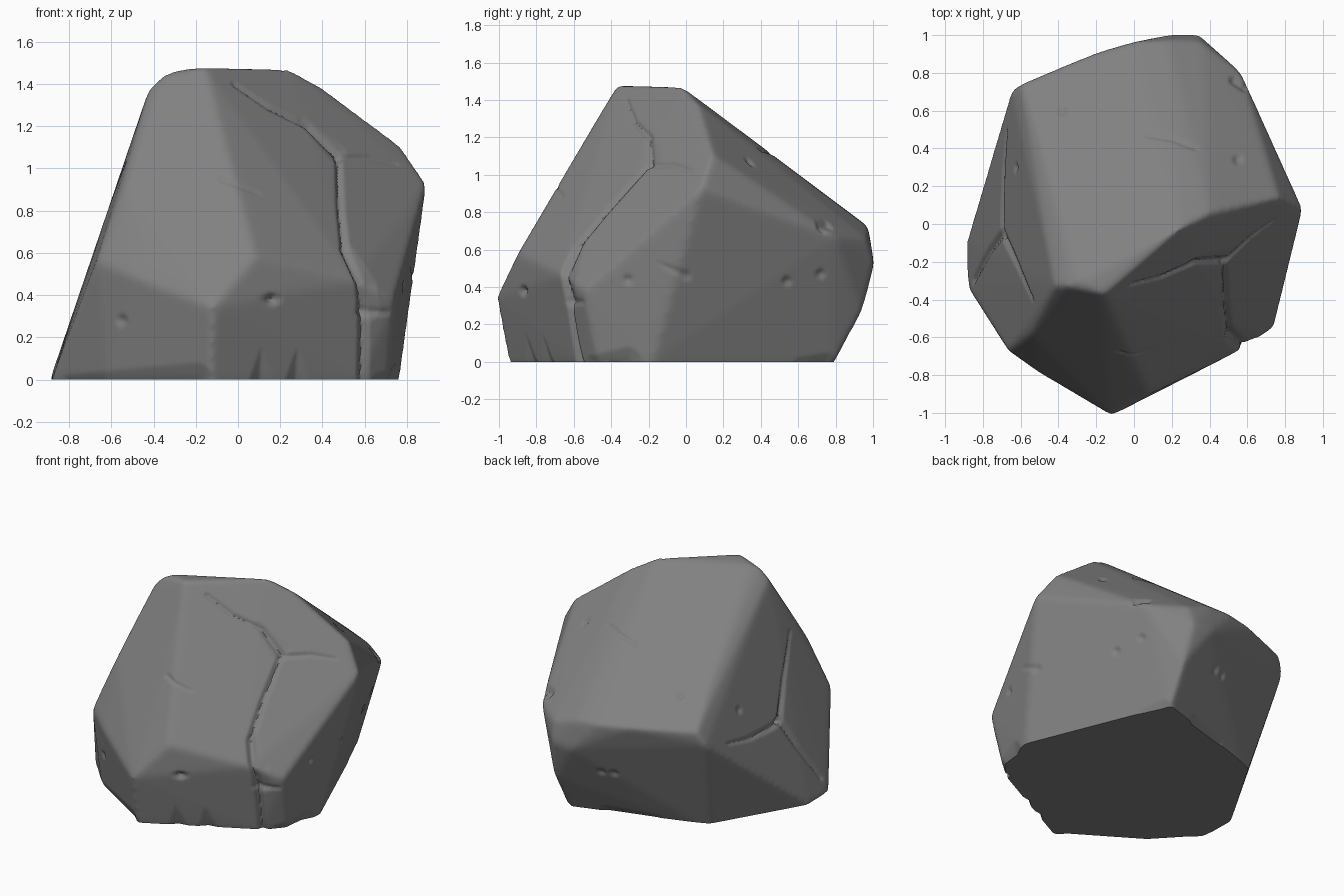
import bpy
import bmesh
from mathutils import Vector

cube = bpy.data.objects.get("Cube")
if cube:
    bpy.data.objects.remove(cube, do_unlink=True)

# Stone material
stone = bpy.data.materials.new("dark_grey_stone")
stone.use_nodes = True
grey = (0.22, 0.22, 0.22, 1)
stone.diffuse_color = grey
bsdf = stone.node_tree.nodes["Principled BSDF"]
bsdf.inputs["Base Color"].default_value = grey
bsdf.inputs["Roughness"].default_value = 0.9

# Corner points of the boulder, hulled into broad facets
base = [(.37, .79), (-.54, .5), (-.89, -.1), (-.88, -.34), (-.63, -.62),
        (-.13, -.95), (.58, -.58), (.71, -.47), (.765, -.18)]
waist = [(.34, 1.005, .53), (.2, 1.005, .52), (.37, .94, .26), (-.65, .71, .66),
         (-.6, .74, .75), (-.2, .91, .74), (0, .965, .73), (.18, .975, .72),
         (.36, .965, .66), (.57, .8, .67), (-.67, -.67, .56), (-.5, -.79, .49),
         (-.12, -1.015, .34), (.08, -.9, .58), (.56, -.67, .47), (.74, -.55, .38)]
crown = [(-.42, -.33, 1.38), (-.36, -.33, 1.44), (-.16, -.37, 1.48),
         (-.3, -.3, 1.465), (.25, -.02, 1.47), (.4, .06, 1.385),
         (.77, .14, 1.11), (.895, .08, .93), (-.54, -.58, .92), (-.52, .5, .93)]
bm = bmesh.new()
for p in waist + crown:
    bm.verts.new(p)
for x, y in base:
    bm.verts.new((x, y, 0))
    bm.verts.new((x * .97, y * .97, -.06))
bmesh.ops.convex_hull(bm, input=bm.verts)
loose = [v for v in bm.verts if not v.link_faces]
bmesh.ops.delete(bm, geom=loose, context='VERTS')
bmesh.ops.recalc_face_normals(bm, faces=bm.faces)
mesh = bpy.data.meshes.new("boulder")
bm.to_mesh(mesh)
bm.free()
boulder = bpy.data.objects.new("boulder", mesh)
bpy.context.collection.objects.link(boulder)
bpy.context.view_layer.objects.active = boulder
boulder.select_set(True)

# Dense even surface with softly worn edges
remesh = boulder.modifiers.new("remesh", 'REMESH')
remesh.mode = 'VOXEL'
remesh.voxel_size = 0.014
worn = boulder.modifiers.new("worn_edges", 'SMOOTH')
worn.factor = 0.5
worn.iterations = 22
for name in ("remesh", "worn_edges"):
    bpy.ops.object.modifier_apply(modifier=name)

bm = bmesh.new()
bm.from_mesh(boulder.data)
bm.normal_update()
normals = [v.normal.copy() for v in bm.verts]
places = [v.co.copy() for v in bm.verts]
PLANES = {"front": (0, 2, 1, -1), "back": (0, 2, 1, 1), "right": (1, 2, 0, 1),
          "left": (1, 2, 0, -1), "top": (0, 1, 2, 1)}


def carve(side, path, width, depth, taper=0):
    """Press a V groove, thinning along its path, or a one-point pit."""
    i, j, k, sign = PLANES[side]
    pts = [Vector(p) for p in path]
    pairs = list(zip(pts, pts[1:])) or [(pts[0], pts[0])]
    lo = [min(p[a] for p in pts) - width for a in (0, 1)]
    hi = [max(p[a] for p in pts) + width for a in (0, 1)]
    for v, co, n in zip(bm.verts, places, normals):
        q = Vector((co[i], co[j]))
        if n[k] * sign < .12 or not (lo[0] < q.x < hi[0] and lo[1] < q.y < hi[1]):
            continue
        press = 0
        for s, (a, b) in enumerate(pairs):
            d = b - a
            t = (q - a).dot(d) / d.length_squared if d.length else 0
            t = max(0, min(1, t))
            thin = 1 - taper * (s + t) / len(pairs)
            gap = (q - a - d * t).length / (width * thin)
            press = max(press, thin * (1 - gap))
        v.co -= n * depth * press


# Long split down the front with its side branches
carve("front", [(.59, -.1), (.595, .33), (.575, .47), (.505, .62), (.485, .8),
                (.475, 1.06), (.33, 1.2), (.15, 1.285), (-.02, 1.4)], .03, .03, .6)
carve("front", [(.47, 1.07), (.3, 1.23)], .045, .012, .6)
carve("front", [(.48, 1.05), (.62, 1.05), (.75, 1.02)], .02, .015, .5)
carve("front", [(.615, .34), (.61, .45), (.51, .62)], .06, .02, .5)
carve("front", [(.58, .32), (.71, .32)], .025, .014, .3)

# Split on the left flank
carve("left", [(-.05, .56), (-.2, .78), (-.4, 1.02)], .032, .024, .6)
carve("left", [(-.05, .56), (.05, .55), (.3, .56), (.5, .6)], .032, .024, .6)
carve("left", [(-.05, .56), (-.15, .35), (-.3, .1)], .035, .024, .4)

# Fine scratches
carve("front", [(-.08, .95), (.1, .88)], .018, .01, .5)
carve("top", [(.07, .47), (.2, .45), (.33, .4)], .018, .01)
carve("top", [(.53, .76), (.59, .72)], .03, .02)
carve("right", [(0, .46), (-.15, .53)], .035, .012, .7)

# Small pits
for side, pits in {"front": [(-.55, .28), (.16, .38)],
                   "right": [(-.87, .38), (-.31, .44), (.54, .43), (.72, .47)],
                   "top": [(-.38, .6), (.55, .34)],
                   "left": [(.3, .75)],
                   "back": [(.05, .35), (-.03, .35)]}.items():
    for pit in pits:
        carve(side, [pit], .032, .015)

# Pointed chips along the foot
for x in (.11, .28):
    carve("front", [(x, -.02), (x, .14)], .065, .022, .9)
carve("front", [(-.2, -.01), (-.8, -.01)], .09, .024, .6)
carve("right", [(-.32, -.01), (-.5, 0)], .09, .026, .6)
carve("right", [(.75, -.01), (.6, 0)], .06, .015, .6)
carve("back", [(.1, -.01), (-.2, 0)], .06, .015, .6)

# Flat underside
bmesh.ops.bisect_plane(bm, geom=bm.verts[:] + bm.edges[:] + bm.faces[:],
                       plane_co=(0, 0, 0), plane_no=(0, 0, 1), clear_inner=True)
rim = [e for e in bm.edges if e.is_boundary]
bmesh.ops.holes_fill(bm, edges=rim, sides=0)
bmesh.ops.recalc_face_normals(bm, faces=bm.faces)
bm.to_mesh(boulder.data)
bm.free()
boulder.data.materials.clear()
boulder.data.materials.append(stone)
bpy.ops.object.shade_smooth_by_angle(angle=0.8)
